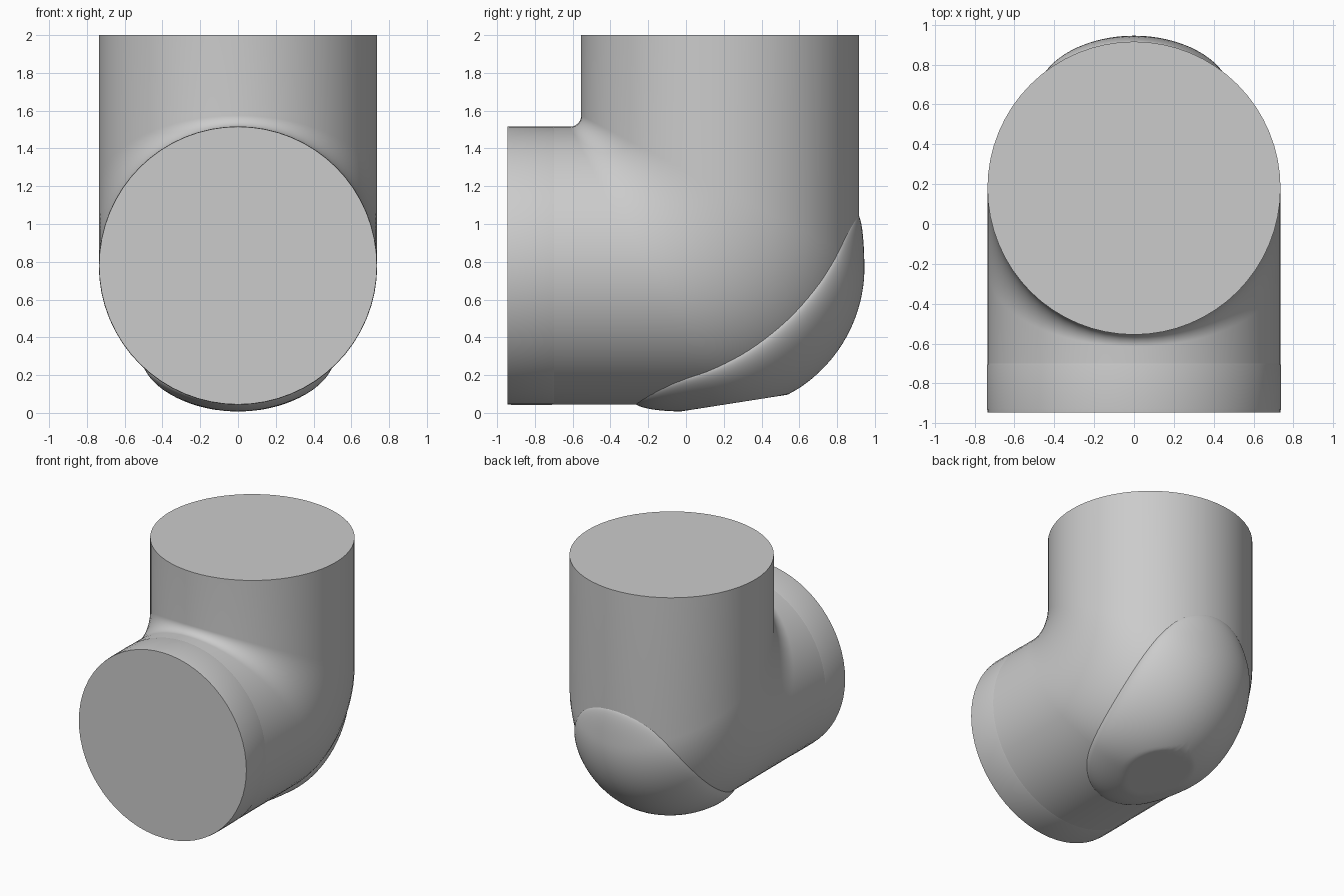
import bpy, bmesh, math
from mathutils import Vector

if "Cube" in bpy.data.objects:
    bpy.data.objects.remove(bpy.data.objects["Cube"])

RADIUS = 0.735
AXIS_Y, AXIS_Z = 0.18, 0.78      # vertical run's y, horizontal run's height
FRONT, TOP = -0.945, 2.0
SIDES, BEND_STEPS = 64, 20

grey = bpy.data.materials.new("plain grey")
grey.use_nodes = True
grey.diffuse_color = (0.6, 0.6, 0.6, 1)
grey.node_tree.nodes["Principled BSDF"].inputs["Base Color"].default_value = (0.6, 0.6, 0.6, 1)


def bend_point(phi, t, lift=0.0):
    """Point on the elbow: phi around the pipe from the outer line, t along the bend.
    t in 0..1 is the curved part; below or above it runs straight in model units."""
    u = -(RADIUS + lift) * math.cos(phi)
    x = (RADIUS + lift) * math.sin(phi)
    r = 0.06 + 0.48 * RADIUS * (1 + math.cos(phi))
    a = min(max(t, 0), 1) * math.pi / 2
    y = AXIS_Y - u - r + r * math.sin(a) + min(t, 0)
    z = AXIS_Z + u + r - r * math.cos(a) + max(t - 1, 0)
    return Vector((x, y, z))


def finish(name, bm):
    bmesh.ops.recalc_face_normals(bm, faces=bm.faces[:])
    mesh = bpy.data.meshes.new(name)
    bm.to_mesh(mesh)
    bm.free()
    mesh.materials.append(grey)
    obj = bpy.data.objects.new(name, mesh)
    bpy.context.collection.objects.link(obj)
    bpy.ops.object.select_all(action='DESELECT')
    obj.select_set(True)
    bpy.context.view_layer.objects.active = obj
    bpy.ops.object.shade_smooth_by_angle(angle=math.radians(35))
    return obj


def bridge(bm, rings):
    for a, b in zip(rings, rings[1:]):
        for i in range(len(a)):
            j = (i + 1) % len(a)
            bm.faces.new((a[i], a[j], b[j], b[i]))


# Elbow pipe: straight run, tight inner and wide outer bend, straight run, closed ends
bm = bmesh.new()
angles = [2 * math.pi * i / SIDES for i in range(SIDES)]
rings = []
for k in range(-1, BEND_STEPS + 2):
    ring = []
    for phi in angles:
        p = bend_point(phi, min(max(k / BEND_STEPS, 0), 1))
        if k < 0:
            p.y = FRONT
        elif k > BEND_STEPS:
            p.z = TOP
        ring.append(bm.verts.new(p))
    rings.append(ring)
bridge(bm, rings)
bm.faces.new(rings[0])
bm.faces.new(rings[-1])
finish("elbow_pipe", bm)

# Thin sleeve around the front opening
bm = bmesh.new()
rings = []
for y, r in ((FRONT, RADIUS), (FRONT + 0.02, RADIUS + 0.002),
             (-0.71, RADIUS + 0.002), (-0.69, RADIUS - 0.002)):
    rings.append([bm.verts.new((r * math.sin(a), y, AXIS_Z + r * math.cos(a))) for a in angles])
bridge(bm, rings)
finish("front_sleeve", bm)

# Heel guard: an oval raised patch on the outer bend with a rounded rim and a flat pad
START, END, HALF_ANGLE = -0.415, 0.235, 0.8
ARC = 0.765 * math.pi / 2
LENGTH = ARC - START + END
pad_origin = Vector((0, 0, 0.012))
pad_normal = Vector((0, 0.155, -0.988)).normalized()


def guard_point(rho, a):
    s = rho * math.cos(a)
    d = START + (s + 1) / 2 * LENGTH
    t = d if d < 0 else d / ARC if d < ARC else 1 + d - ARC
    lift = (0.035 - 0.006 * s) * math.sqrt(max(0, 1 - rho ** 10)) - 0.004 * rho ** 10
    p = bend_point(HALF_ANGLE * rho * math.sin(a), t, lift)
    over = (p - pad_origin).dot(pad_normal)
    return p - pad_normal * over if over > 0 else p


bm = bmesh.new()
STEPS, AROUND = 28, 96
rings = []
for k in range(1, STEPS + 1):
    rho = math.sin(k / STEPS * math.pi / 2)
    rings.append([bm.verts.new(guard_point(rho, 2 * math.pi * i / AROUND)) for i in range(AROUND)])
bridge(bm, rings)
centre = bm.verts.new(guard_point(0, 0))
for i in range(AROUND):
    bm.faces.new((centre, rings[0][i], rings[0][(i + 1) % AROUND]))
guard = finish("heel_guard", bm)
# Open patch: make sure it faces outward
if guard.data.polygons[-1].normal.z > 0:
    guard.data.flip_normals()
